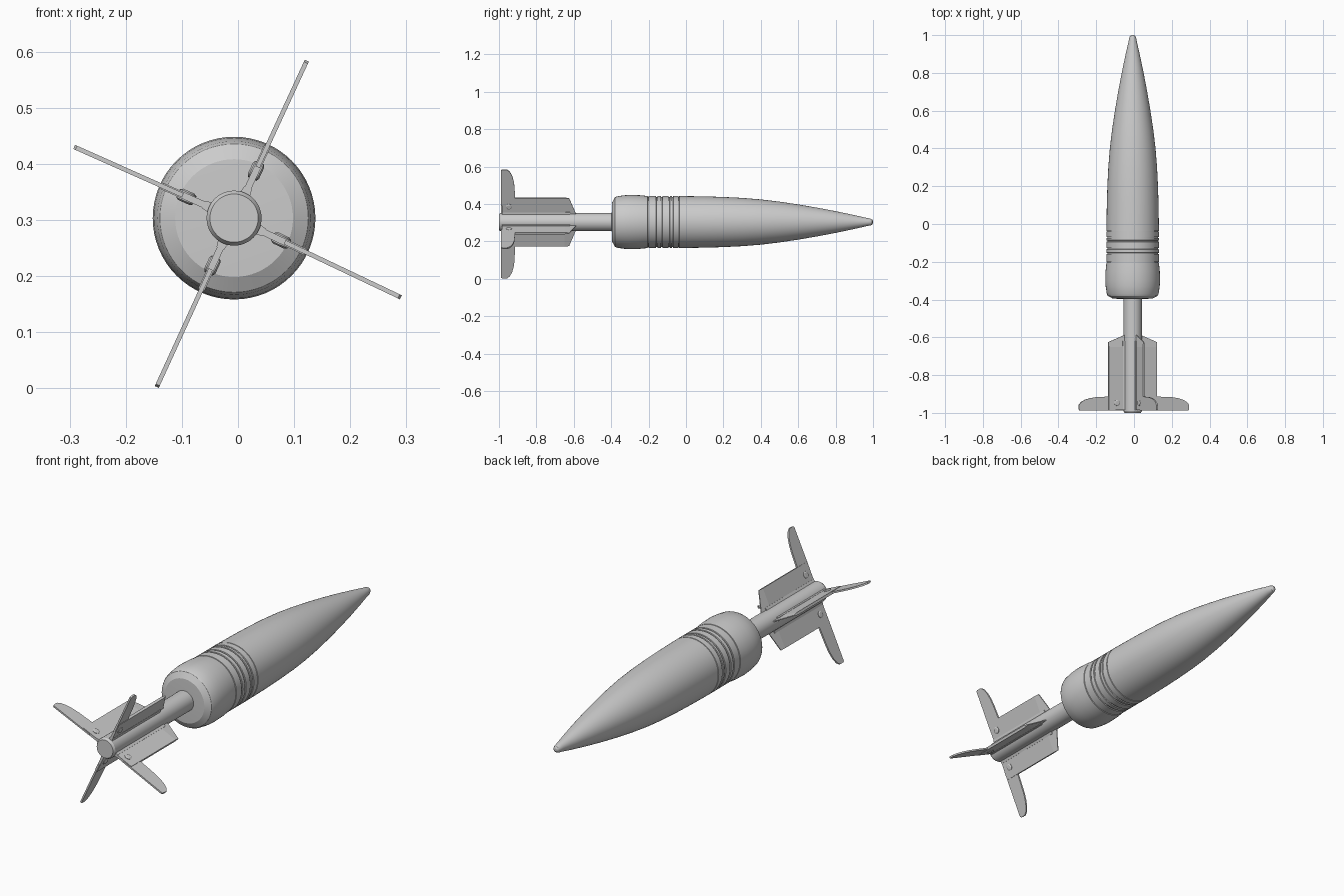
import bpy, bmesh, math
from math import cos, sin, pi, radians

if "Cube" in bpy.data.objects:
    bpy.data.objects.remove(bpy.data.objects["Cube"])

CX, CZ = -0.007, 0.3035   # long axis of the model


def loft(name, rings, smooth=None):
    """Skin a list of equal-length closed rings and cap both ends."""
    bm = bmesh.new()
    vs = [[bm.verts.new(p) for p in ring] for ring in rings]
    n = len(vs[0])
    for a, b in zip(vs, vs[1:]):
        for i in range(n):
            j = (i + 1) % n
            bm.faces.new((a[i], a[j], b[j], b[i]))
    bm.faces.new(vs[0])
    bm.faces.new(vs[-1])
    bmesh.ops.recalc_face_normals(bm, faces=bm.faces[:])
    mesh = bpy.data.meshes.new(name)
    bm.to_mesh(mesh)
    bm.free()
    ob = bpy.data.objects.new(name, mesh)
    bpy.context.collection.objects.link(ob)
    if smooth:
        bpy.ops.object.select_all(action='DESELECT')
        ob.select_set(True)
        bpy.context.view_layer.objects.active = ob
        bpy.ops.object.shade_smooth_by_angle(angle=radians(smooth))
    return ob


def lathe(name, profile, seg=64):
    """Turn (y, radius) pairs around the long axis."""
    rings = [[(CX + r * cos(2 * pi * i / seg), y, CZ + r * sin(2 * pi * i / seg))
              for i in range(seg)] for y, r in profile]
    return loft(name, rings, 25)


# Body: rear cap, banded waist and long ogive nose
body = [(-0.397, 0.05), (-0.395, 0.105), (-0.38, 0.132), (-0.37, 0.137),
        (-0.33, 0.143), (-0.3, 0.145), (-0.25, 0.1435), (-0.21, 0.1395)]
for y0, y1 in ((-0.205, -0.2), (-0.16, -0.152), (-0.134, -0.126),
               (-0.094, -0.086), (-0.075, -0.068), (-0.04, -0.036)):
    body += [(y0, 0.139), (y0 + 0.001, 0.1345), (y1 - 0.001, 0.1345), (y1, 0.139)]
body += [(0.0, 0.1385), (0.1, 0.137), (0.2, 0.134), (0.3, 0.129), (0.4, 0.121),
         (0.5, 0.109), (0.6, 0.094), (0.7, 0.077), (0.8, 0.058), (0.9, 0.037),
         (0.97, 0.021), (0.985, 0.0185), (0.995, 0.014), (1.0, 0.006)]
lathe("body", body)

# Tail tube with chamfered end
lathe("tail_tube", [(-1.0, 0.043), (-0.99, 0.049), (-0.39, 0.049)], 48)


def fin(index, angle, reach):
    ca, sa = cos(radians(angle)), sin(radians(angle))

    def place(r, y, t):
        return (CX + r * ca - t * sa, y, CZ + r * sa + t * ca)

    # Thick plate with a thinned, swept leading edge
    rows = [(-0.985, -0.985, 0.006), (-0.65, -0.65, 0.006), (-0.585, -0.625, 0.002)]
    loft(f"fin_plate_{index}", [[place(0.04, yi, -t), place(0.141, yo, -t),
                                 place(0.141, yo, t), place(0.04, yi, t)]
                                for yi, yo, t in rows])

    # Root flange folded against the tube
    loft(f"fin_root_{index}", [[place(0.04, y, -0.011), place(0.06, y, -0.007),
                                place(0.06, y, 0.007), place(0.04, y, 0.011)]
                               for y in (-0.985, -0.62)])

    # Long narrow blade at the rear
    outline = [(0.1, -0.988), (reach - 0.004, -0.988), (reach, -0.98),
               (reach, -0.958), (reach - 0.012, -0.943), (reach - 0.036, -0.93),
               (reach - 0.065, -0.922), (reach - 0.1, -0.917),
               (0.15, -0.914), (0.1, -0.914)]
    loft(f"fin_blade_{index}", [[place(r, y, t) for r, y in outline]
                                for t in (-0.004, 0.004)])

    # Rivet through the plate
    loft(f"fin_rivet_{index}", [[place(0.093 + q * cos(a * pi / 10), -0.947 + q * sin(a * pi / 10), t)
                                 for a in range(20)]
                                for q, t in ((0.011, -0.011), (0.016, -0.008),
                                             (0.016, 0.008), (0.011, 0.011))], 30)


for i, (angle, reach) in enumerate(((65.2, 0.309), (-25.4, 0.329), (245.4, 0.331), (156, 0.312))):
    fin(i + 1, angle, reach)
